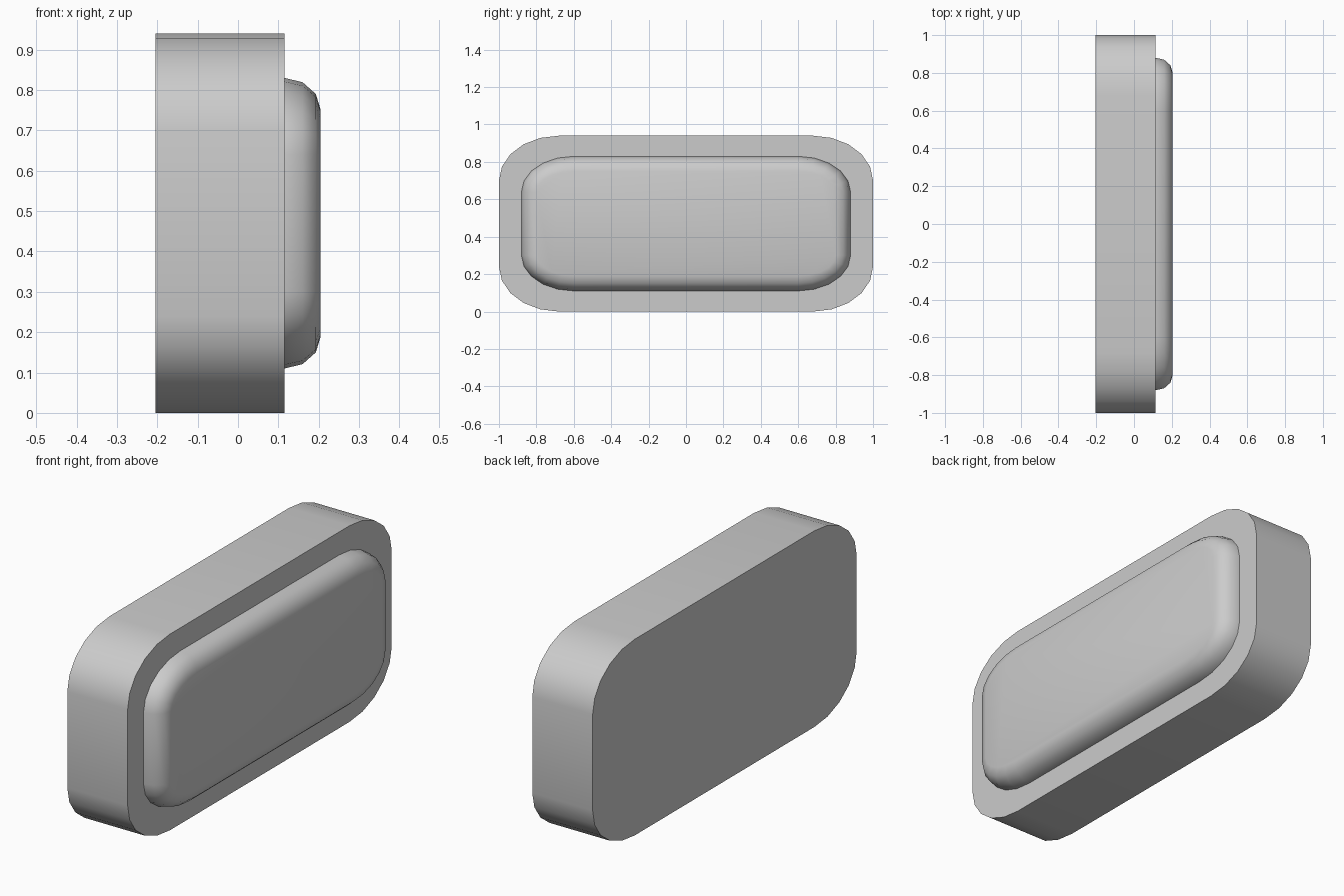
import bpy, bmesh
from math import sin, cos, pi, radians

if "Cube" in bpy.data.objects:
    bpy.data.objects.remove(bpy.data.objects["Cube"])

ZC = 0.47  # height of the centre line
SEG = 5    # segments per rounded corner


def outline(hy, hz, ry, rz):
    """Rounded rectangle in the YZ plane with elliptical corners."""
    pts = []
    for q, (sy, sz) in enumerate(((1, 1), (-1, 1), (-1, -1), (1, -1))):
        for i in range(SEG + 1):
            a = q * pi / 2 + i * pi / 2 / SEG
            pts.append((sy * (hy - ry) + ry * cos(a),
                        ZC + sz * (hz - rz) + rz * sin(a)))
    return pts


def loft(name, size, steps):
    """Stack inset copies of one outline along x; steps are (x, inset)."""
    bm = bmesh.new()
    rings = [[bm.verts.new((x, y, z))
              for y, z in outline(*(s - inset for s in size))]
             for x, inset in steps]
    n = len(rings[0])
    for a, b in zip(rings, rings[1:]):
        for i in range(n):
            j = (i + 1) % n
            bm.faces.new((a[i], a[j], b[j], b[i]))
    bm.faces.new(rings[0][::-1])
    bm.faces.new(rings[-1])
    bmesh.ops.recalc_face_normals(bm, faces=bm.faces)
    mesh = bpy.data.meshes.new(name)
    bm.to_mesh(mesh)
    bm.free()
    ob = bpy.data.objects.new(name, mesh)
    bpy.context.collection.objects.link(ob)
    bpy.ops.object.select_all(action='DESELECT')
    ob.select_set(True)
    bpy.context.view_layer.objects.active = ob
    bpy.ops.object.shade_smooth_by_angle(angle=radians(40))
    return ob


# Main slab
loft("body", (1.0, 0.47, 0.32, 0.24), [(-0.205, 0), (0.115, 0)])

# Raised pad with a rounded rim, seated slightly inside the slab
rim = [(0.115 + 0.09 * sin(i * pi / 6), 0.08 * (1 - cos(i * pi / 6))) for i in range(4)]
loft("raised_pad", (0.88, 0.36, 0.28, 0.19), [(0.10, 0)] + rim)
